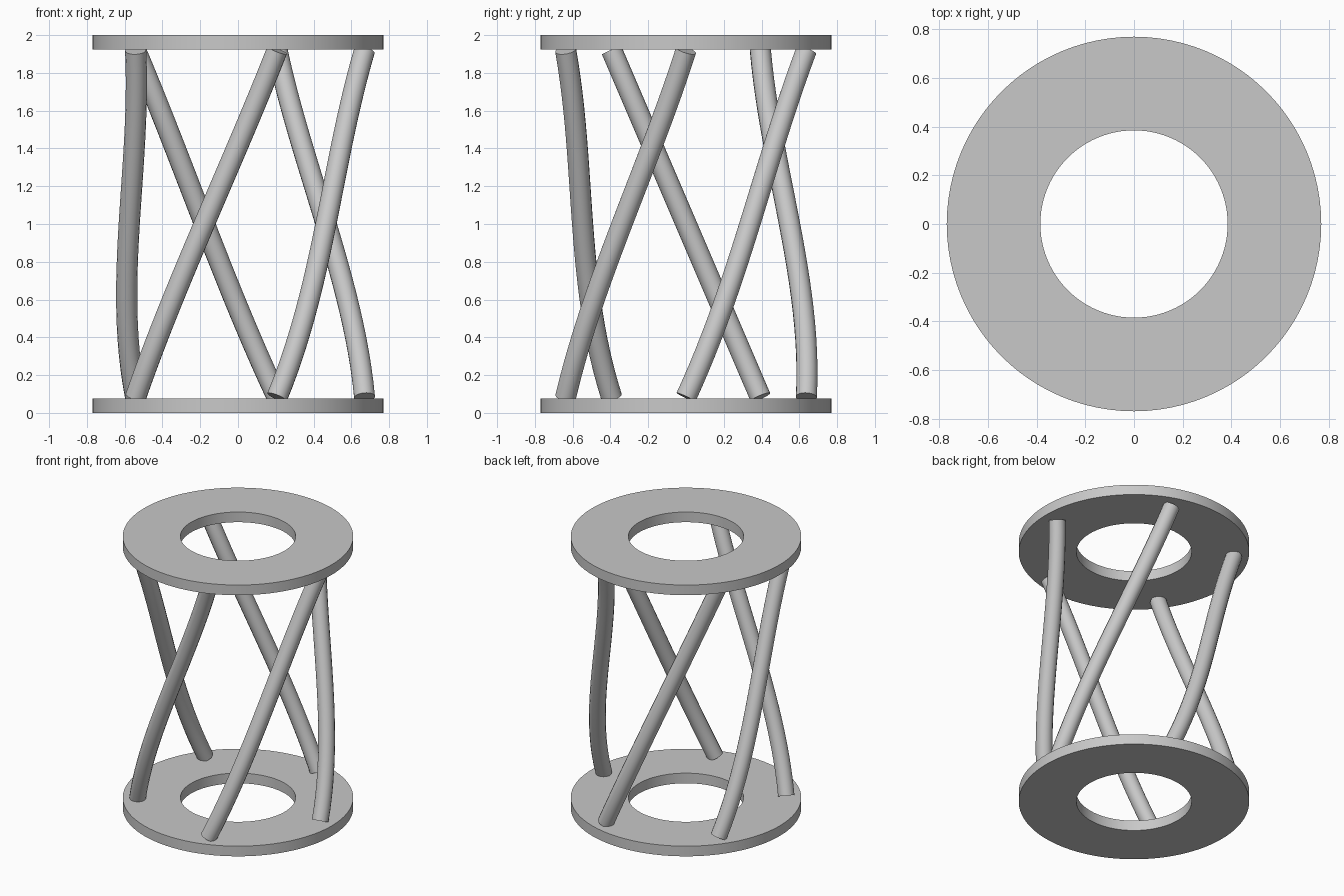
import bpy
import bmesh
from math import cos, sin, pi, radians
from mathutils import Vector

cube = bpy.data.objects.get("Cube")
if cube:
    bpy.data.objects.remove(cube, do_unlink=True)

grey = bpy.data.materials.new("plain grey")
grey.use_nodes = True
colour = (0.58, 0.58, 0.58, 1)
grey.diffuse_color = colour
grey.node_tree.nodes["Principled BSDF"].inputs["Base Color"].default_value = colour

OUTER, INNER, THICK = 0.77, 0.385, 0.075
ROD_RING, ROD_RADIUS, RODS = 0.67, 0.056, 5


def select_only(obj):
    bpy.ops.object.select_all(action='DESELECT')
    obj.select_set(True)
    bpy.context.view_layer.objects.active = obj


def polar(radius, angle, z=0):
    return Vector((radius * cos(angle), radius * sin(angle), z))


def ring_plate(name, z):
    """Flat ring swept from a rectangular section."""
    bm = bmesh.new()
    section = [(INNER, z), (OUTER, z), (OUTER, z + THICK), (INNER, z + THICK)]
    verts = [bm.verts.new((r, 0, h)) for r, h in section]
    edges = [bm.edges.new((verts[i], verts[(i + 1) % 4])) for i in range(4)]
    bmesh.ops.spin(bm, geom=verts + edges, cent=(0, 0, 0), axis=(0, 0, 1),
                   angle=2 * pi, steps=96, use_merge=True)
    bmesh.ops.remove_doubles(bm, verts=bm.verts, dist=1e-4)
    bmesh.ops.recalc_face_normals(bm, faces=bm.faces)
    mesh = bpy.data.meshes.new(name)
    bm.to_mesh(mesh)
    bm.free()
    mesh.materials.append(grey)
    obj = bpy.data.objects.new(name, mesh)
    bpy.context.collection.objects.link(obj)
    select_only(obj)
    bpy.ops.object.shade_smooth_by_angle(angle=radians(30))


def rod(name, start, step):
    """Leaning round rod that bows outward near its foot."""
    foot = polar(ROD_RING, start, 0.083)
    head = polar(ROD_RING, start + step, 1.92)
    outward = polar(1, start + step / 2)
    third = (head - foot) / 3
    curve = bpy.data.curves.new(name, 'CURVE')
    curve.dimensions = '3D'
    curve.resolution_u = 24
    curve.bevel_depth = ROD_RADIUS
    curve.bevel_resolution = 6
    curve.use_fill_caps = True
    spline = curve.splines.new('BEZIER')
    spline.bezier_points.add(1)
    handles = (third + outward * 0.12, third + outward * 0.03)
    for point, place, handle in zip(spline.bezier_points, (foot, head), handles):
        point.handle_left_type = point.handle_right_type = 'FREE'
        point.co = place
        point.handle_left = place - handle
        point.handle_right = place + handle
    curve.materials.append(grey)
    obj = bpy.data.objects.new(name, curve)
    bpy.context.collection.objects.link(obj)
    select_only(obj)
    bpy.ops.object.convert(target='MESH')
    # weld the end caps so the rod is a closed solid
    obj = bpy.context.object
    bm = bmesh.new()
    bm.from_mesh(obj.data)
    bmesh.ops.remove_doubles(bm, verts=bm.verts, dist=1e-4)
    bmesh.ops.recalc_face_normals(bm, faces=bm.faces)
    bm.to_mesh(obj.data)
    bm.free()
    bpy.ops.object.shade_smooth_by_angle(angle=radians(40))


# Top and bottom plates
ring_plate("bottom_ring", 0)
ring_plate("top_ring", 2 - THICK)

# Twisted rods, each advancing one place around the ring
step = 2 * pi / RODS
for i in range(RODS):
    rod(f"rod_{i + 1}", i * step, step)
